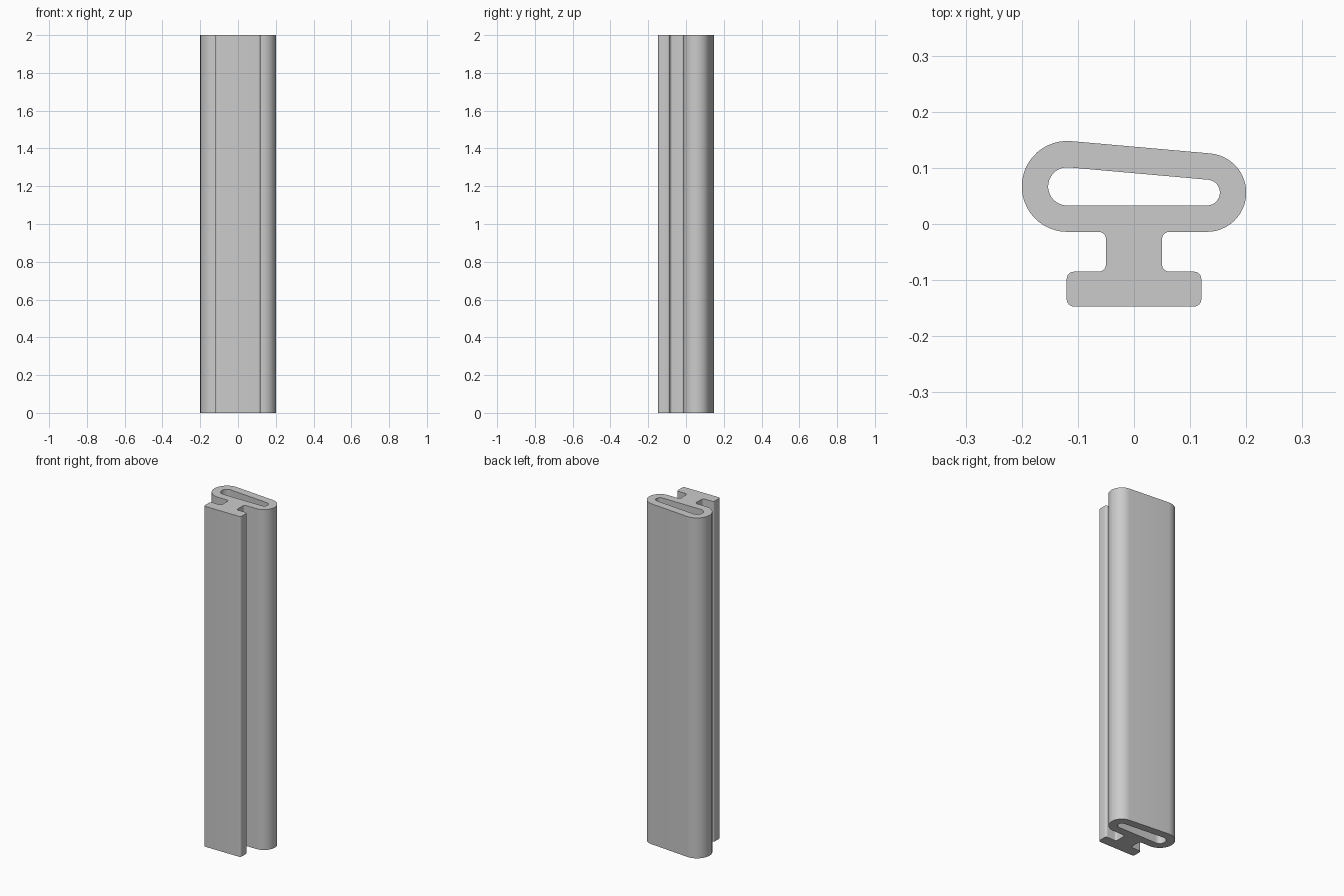
import bpy, bmesh
from math import radians, degrees, sin, cos, asin, atan2, hypot

HEIGHT = 2.0
WALL = 0.047     # wall of the hollow bulb
FILLET = 0.013   # small corner radius

if "Cube" in bpy.data.objects:
    bpy.data.objects.remove(bpy.data.objects["Cube"], do_unlink=True)

grey = bpy.data.materials.new("grey rubber")
grey.use_nodes = True
colour = (0.6, 0.6, 0.6, 1)
grey.diffuse_color = colour
grey.node_tree.nodes["Principled BSDF"].inputs["Base Color"].default_value = colour


def arc(centre, radius, start, end, steps):
    angles = [radians(start + (end - start) * i / steps) for i in range(steps + 1)]
    return [(centre[0] + radius * cos(a), centre[1] + radius * sin(a)) for a in angles]


# Two end circles of the bulb, joined by a flat underside and a sloping top
left, r_left = (-0.119, 0.067), 0.081
right, r_right = (0.13, 0.056), 0.07
dx, dy = right[0] - left[0], right[1] - left[1]
normal = 90 + degrees(atan2(dy, dx) - asin((r_left - r_right) / hypot(dx, dy)))


def bulb(inset):
    return (arc(right, r_right - inset, -90, normal, 24)
            + arc(left, r_left - inset, normal, 270, 24))


# Left half of the stem and foot, mirrored for the right half
half = []
for centre, start, end in (((-0.063, -0.027), 90, 0), ((-0.063, -0.072), 0, -90),
                           ((-0.107, -0.098), 90, 180), ((-0.107, -0.134), 180, 270)):
    half += arc(centre, FILLET, start, end, 6)
outline = bulb(0) + half + [(-x, y) for x, y in reversed(half)]

# Fill the section with its slot left open, then extrude it upward
bm = bmesh.new()
edges = []
for loop in (outline, bulb(WALL)):
    verts = [bm.verts.new((x, y, 0)) for x, y in loop]
    edges += [bm.edges.new((v, verts[i - 1])) for i, v in enumerate(verts)]
bmesh.ops.triangle_fill(bm, edges=edges, use_beauty=True, normal=(0, 0, 1))
result = bmesh.ops.extrude_face_region(bm, geom=bm.faces[:], use_keep_orig=True)
top = [g for g in result["geom"] if isinstance(g, bmesh.types.BMVert)]
bmesh.ops.translate(bm, verts=top, vec=(0, 0, HEIGHT))
bmesh.ops.recalc_face_normals(bm, faces=bm.faces[:])
mesh = bpy.data.meshes.new("seal_strip")
bm.to_mesh(mesh)
bm.free()

strip = bpy.data.objects.new("seal_strip", mesh)
bpy.context.collection.objects.link(strip)
mesh.materials.append(grey)
bpy.context.view_layer.objects.active = strip
strip.select_set(True)
bpy.ops.object.shade_smooth_by_angle(angle=radians(30))
